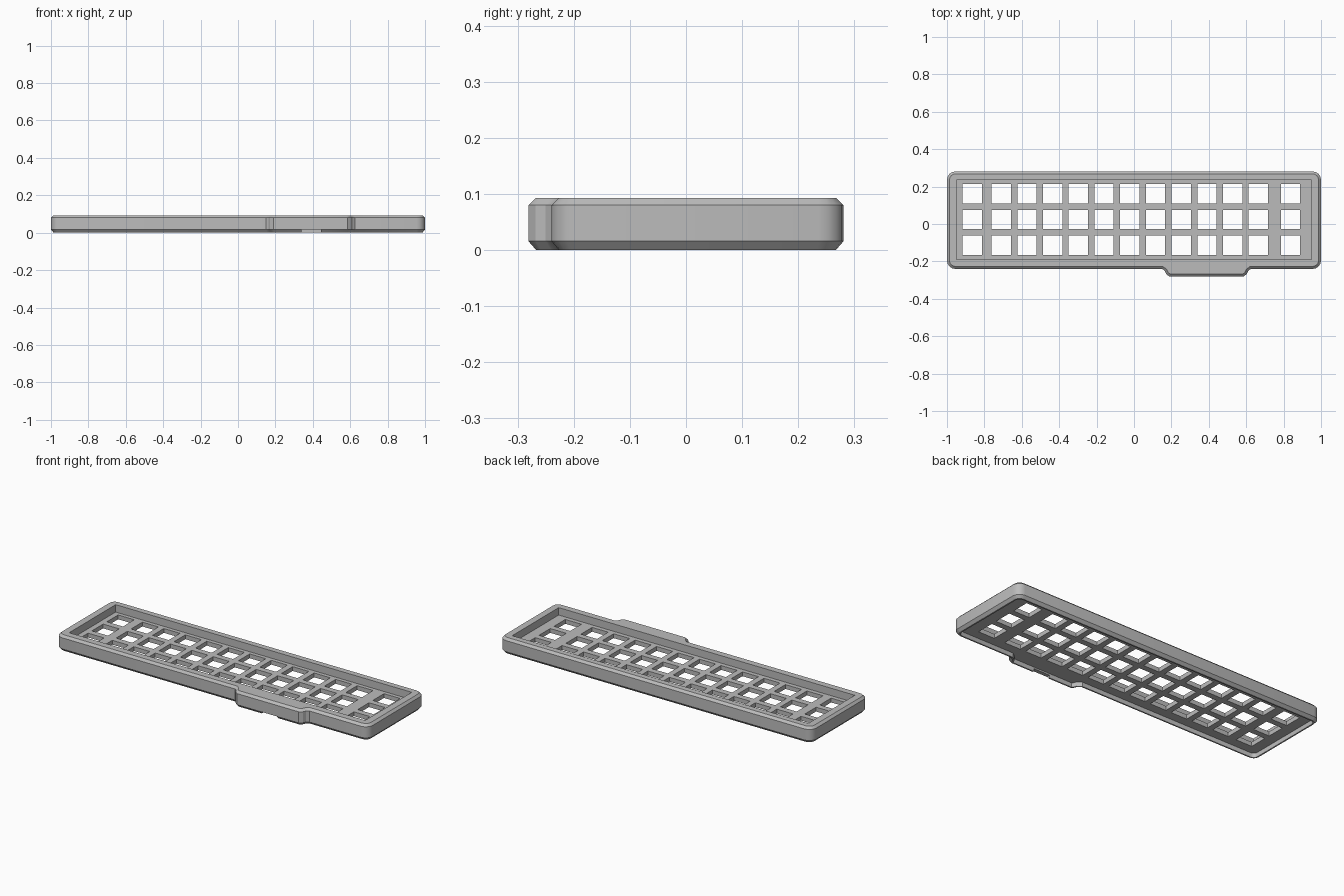
import bpy
import bmesh
import math
from mathutils import Vector

cube = bpy.data.objects.get("Cube")
if cube:
    bpy.data.objects.remove(cube, do_unlink=True)

HEIGHT = 0.093
PLATE_BOTTOM, PLATE_TOP = 0.025, 0.05
BACK, FRONT, TAB_FRONT = 0.281, -0.24, -0.281
PITCH, HOLE = 0.1375, 0.103

grey = bpy.data.materials.new("case_grey")
grey.use_nodes = True
grey.diffuse_color = (0.5, 0.5, 0.5, 1)
grey.node_tree.nodes["Principled BSDF"].inputs["Base Color"].default_value = (0.5, 0.5, 0.5, 1)


def make_object(name, bm):
    bmesh.ops.recalc_face_normals(bm, faces=bm.faces)
    mesh = bpy.data.meshes.new(name)
    bm.to_mesh(mesh)
    bm.free()
    mesh.materials.append(grey)
    obj = bpy.data.objects.new(name, mesh)
    bpy.context.collection.objects.link(obj)
    return obj


def arc(cx, cy, start, radius=0.045, steps=4):
    """Quarter-circle corner, counter-clockwise."""
    angles = [math.radians(start + 90 * i / steps) for i in range(steps + 1)]
    return [Vector((cx + radius * math.cos(a), cy + radius * math.sin(a))) for a in angles]


def case_outline():
    """Rounded rectangle with a port bulge on the front edge."""
    r = 0.045
    bulge = [(0.15, FRONT), (0.164, -0.25), (0.172, -0.268), (0.19, TAB_FRONT),
             (0.585, TAB_FRONT), (0.603, -0.268), (0.611, -0.25), (0.625, FRONT)]
    return (arc(-1 + r, FRONT + r, 180) + [Vector(p) for p in bulge]
            + arc(1 - r, FRONT + r, 270) + arc(1 - r, BACK - r, 0)
            + arc(-1 + r, BACK - r, 90))


def inset(points, amount):
    """Move each edge of a counter-clockwise outline inwards."""
    result = []
    for i, p in enumerate(points):
        a = (p - points[i - 1]).normalized()
        b = (points[(i + 1) % len(points)] - p).normalized()
        na, nb = Vector((-a.y, a.x)), Vector((-b.y, b.x))
        result.append(p + (na + nb) * amount / (1 + na.dot(nb)))
    return result


def loft(name, outline, layers):
    """Stack inset copies of an outline; layers are (inset, z)."""
    bm = bmesh.new()
    rings = [[bm.verts.new((p.x, p.y, z)) for p in inset(outline, d)] for d, z in layers]
    n = len(outline)
    for low, high in zip(rings, rings[1:]):
        for i in range(n):
            j = (i + 1) % n
            bm.faces.new((low[i], low[j], high[j], high[i]))
    bm.faces.new(rings[0])
    bm.faces.new(rings[-1])
    return make_object(name, bm)


def add_box(bm, low, high):
    low, high = Vector(low), Vector(high)
    verts = bmesh.ops.create_cube(bm, size=1)["verts"]
    for v in verts:
        v.co = (low + high) / 2 + v.co * (high - low)


def boxes(name, spans):
    bm = bmesh.new()
    for low, high in spans:
        add_box(bm, low, high)
    return make_object(name, bm)


# Outer body with chamfered upper and lower edges
outline = case_outline()
body = loft("keyboard_case", outline,
            [(0.014, 0), (0, 0.016), (0, HEIGHT - 0.013), (0.013, HEIGHT)])

# Recesses above and below the plate
top_recess = boxes("top_recess_cutter", [((-0.948, -0.19, PLATE_TOP), (0.948, 0.235, 0.2))])
under_recess = loft("under_recess_cutter", outline, [(0.022, -0.1), (0.022, PLATE_BOTTOM)])

# Key holes: regular columns plus one wider-spaced column at each end
columns = [-0.865] + [-0.71 + PITCH * i for i in range(11)] + [0.837]
rows = [0.024 + PITCH * i for i in (-1, 0, 1)]
h = HOLE / 2
key_holes = boxes("key_hole_cutter", [((x - h, y - h, -0.2), (x + h, y + h, 0.2))
                                      for x in columns for y in rows])

# Cable notch in the front bulge
notch = boxes("cable_notch_cutter", [((0.34, -0.4, -0.1), (0.445, -0.22, 0.016))])

bpy.context.view_layer.objects.active = body
for cutter in (top_recess, under_recess, key_holes, notch):
    cutter.hide_render = True
    mod = body.modifiers.new(cutter.name, "BOOLEAN")
    mod.operation = "DIFFERENCE"
    mod.solver = "EXACT"
    mod.object = cutter
    bpy.ops.object.modifier_apply(modifier=mod.name)
    bpy.data.objects.remove(cutter, do_unlink=True)

# Smooth the rounded corners, keep the other edges crisp
bpy.ops.object.select_all(action="DESELECT")
body.select_set(True)
bpy.ops.object.shade_smooth_by_angle(angle=math.radians(30))
